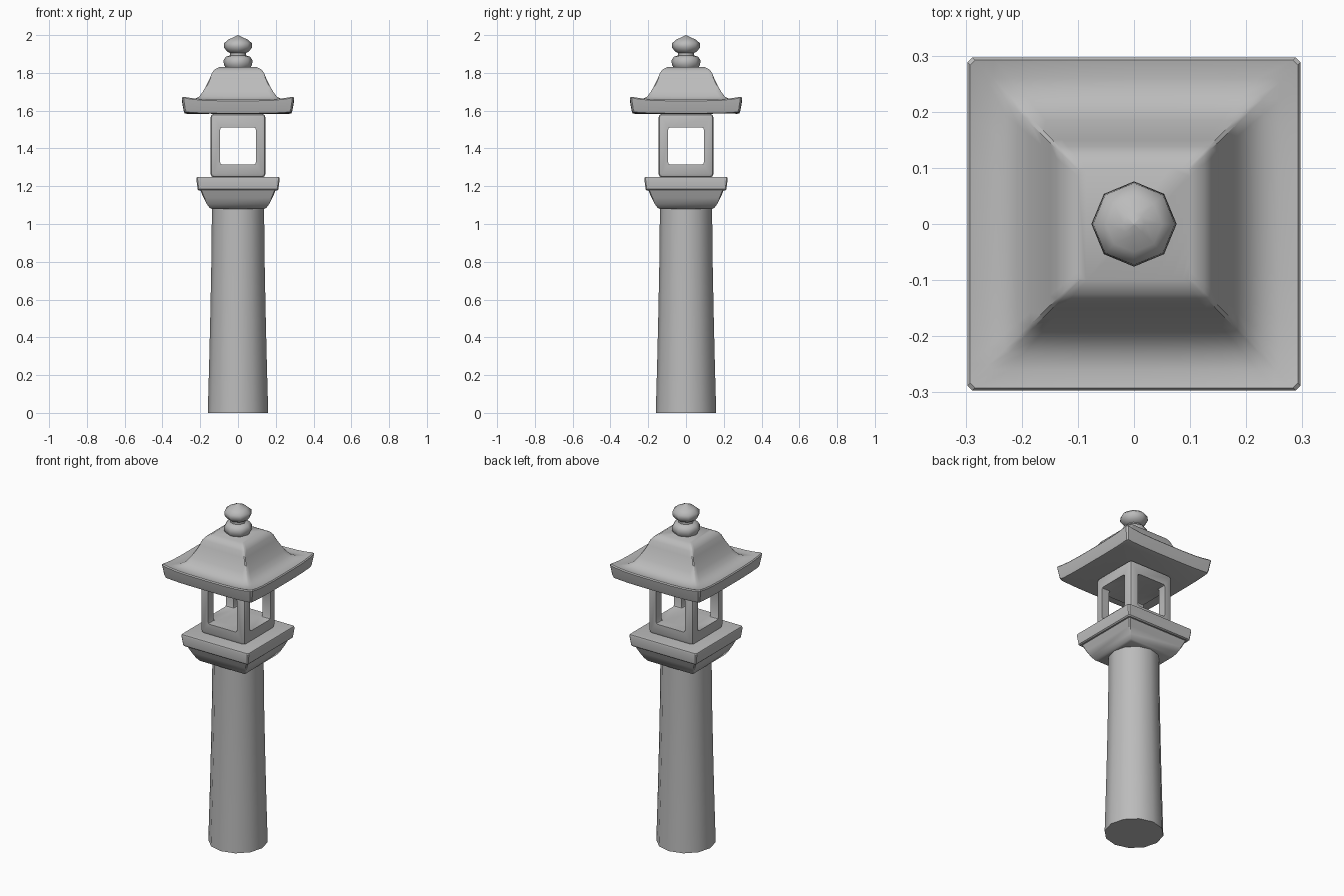
import bpy, bmesh, math
from mathutils import Vector

if "Cube" in bpy.data.objects:
    bpy.data.objects.remove(bpy.data.objects["Cube"], do_unlink=True)

stone = bpy.data.materials.new("grey stone")
stone.use_nodes = True
GREY = (0.5, 0.5, 0.5, 1)
stone.diffuse_color = GREY
stone.node_tree.nodes["Principled BSDF"].inputs["Base Color"].default_value = GREY


def make(name, bm, angle=35):
    """Turn a bmesh into a stone object, smooth but with sharp creases."""
    bmesh.ops.recalc_face_normals(bm, faces=bm.faces)
    mesh = bpy.data.meshes.new(name)
    bm.to_mesh(mesh)
    bm.free()
    mesh.materials.append(stone)
    ob = bpy.data.objects.new(name, mesh)
    bpy.context.collection.objects.link(ob)
    smooth(mesh, angle)
    return ob


def smooth(mesh, angle):
    mesh.polygons.foreach_set("use_smooth", [True] * len(mesh.polygons))
    mesh.set_sharp_from_angle(angle=math.radians(angle))


def loft(name, rings, angle=35):
    """Skin a stack of equally long point rings and cap both ends."""
    bm = bmesh.new()
    loops = [[bm.verts.new(p) for p in ring] for ring in rings]
    for a, b in zip(loops, loops[1:]):
        for i in range(len(a)):
            j = (i + 1) % len(a)
            bm.faces.new((a[i], a[j], b[j], b[i]))
    bm.faces.new(loops[0])
    bm.faces.new(loops[-1])
    return make(name, bm, angle)


def round_ring(r, z, sides):
    return [(r * math.cos(i * math.tau / sides), r * math.sin(i * math.tau / sides), z)
            for i in range(sides)]


def square_ring(half, z, steps, lift=0):
    """Square outline with clipped corners that rise by lift."""
    pts = []
    for side in range(4):
        c, s = math.cos(side * math.pi / 2), math.sin(side * math.pi / 2)
        for t in steps:
            x, y = half, half * t
            pts.append((x * c - y * s, x * s + y * c, z + lift * abs(t) ** 4))
    return pts


def box(half, center, bevel, edge_axis=None):
    """Box bmesh with bevelled edges, optionally only those along one axis."""
    bm = bmesh.new()
    bmesh.ops.create_cube(bm, size=2)
    for v in bm.verts:
        v.co = Vector(center) + v.co * Vector(half)
    edges = [e for e in bm.edges if edge_axis is None
             or abs((e.verts[0].co - e.verts[1].co)[edge_axis]) > 1e-4]
    bmesh.ops.bevel(bm, geom=edges, offset=bevel, segments=2, profile=0.5, affect='EDGES')
    return bm


# Column, slightly flared towards the ground
column = [(0.16, 0), (0.153, 0.25), (0.147, 0.5), (0.141, 0.8), (0.138, 1.09)]
loft("column", [round_ring(r, z, 12) for r, z in column])

# Platform: curved underside and slab
corner = (-0.97, 0.97)
support = [(0.138, 1.08), (0.15, 1.085), (0.165, 1.105), (0.183, 1.14), (0.2, 1.18)]
loft("platform_support", [square_ring(h, z, corner) for h, z in support])
slab = [(0.208, 1.178), (0.214, 1.184), (0.221, 1.24), (0.218, 1.248), (0.21, 1.25)]
loft("platform_slab", [square_ring(h, z, corner) for h, z in slab])

# Lantern chamber with window openings through both axes
chamber = make("lantern_chamber", box((0.145, 0.145, 0.168), (0, 0, 1.415), 0.018))
for axis in (0, 1):
    half = [0.095, 0.095, 0.098]
    half[axis] = 0.3
    cutter = make("window_cutter", box(half, (0, 0, 1.413), 0.012, axis))
    cutter.hide_render = True
    mod = chamber.modifiers.new("window", 'BOOLEAN')
    mod.operation, mod.solver, mod.object = 'DIFFERENCE', 'EXACT', cutter
    bpy.context.view_layer.update()
    cut = bpy.data.meshes.new_from_object(
        chamber.evaluated_get(bpy.context.evaluated_depsgraph_get()))
    chamber.modifiers.clear()
    chamber.data = cut
    bpy.data.objects.remove(cutter, do_unlink=True)
smooth(chamber.data, 35)

# Roof: half width, height, corner lift
roof = [(0.27, 1.583, 0.006), (0.283, 1.586, 0.008), (0.288, 1.6, 0.01),
        (0.297, 1.652, 0.018), (0.292, 1.658, 0.017), (0.26, 1.652, 0.01),
        (0.23, 1.659, 0.004), (0.205, 1.675, 0), (0.185, 1.702, 0),
        (0.165, 1.738, 0), (0.15, 1.77, 0), (0.138, 1.8, 0),
        (0.125, 1.817, 0), (0.1, 1.83, 0)]
steps = (-0.97, -0.85, -0.65, -0.35, 0, 0.35, 0.65, 0.85, 0.97)
loft("roof", [square_ring(h, z, steps, lift) for h, z, lift in roof])

# Finial: collar, neck and pointed bud
finial = [(0.062, 1.825), (0.075, 1.842), (0.076, 1.868), (0.064, 1.886), (0.042, 1.892),
          (0.042, 1.905), (0.058, 1.913), (0.075, 1.935), (0.073, 1.958), (0.05, 1.977),
          (0.02, 1.99), (0.001, 2.0)]
loft("finial", [round_ring(r, z, 8) for r, z in finial], 50)
